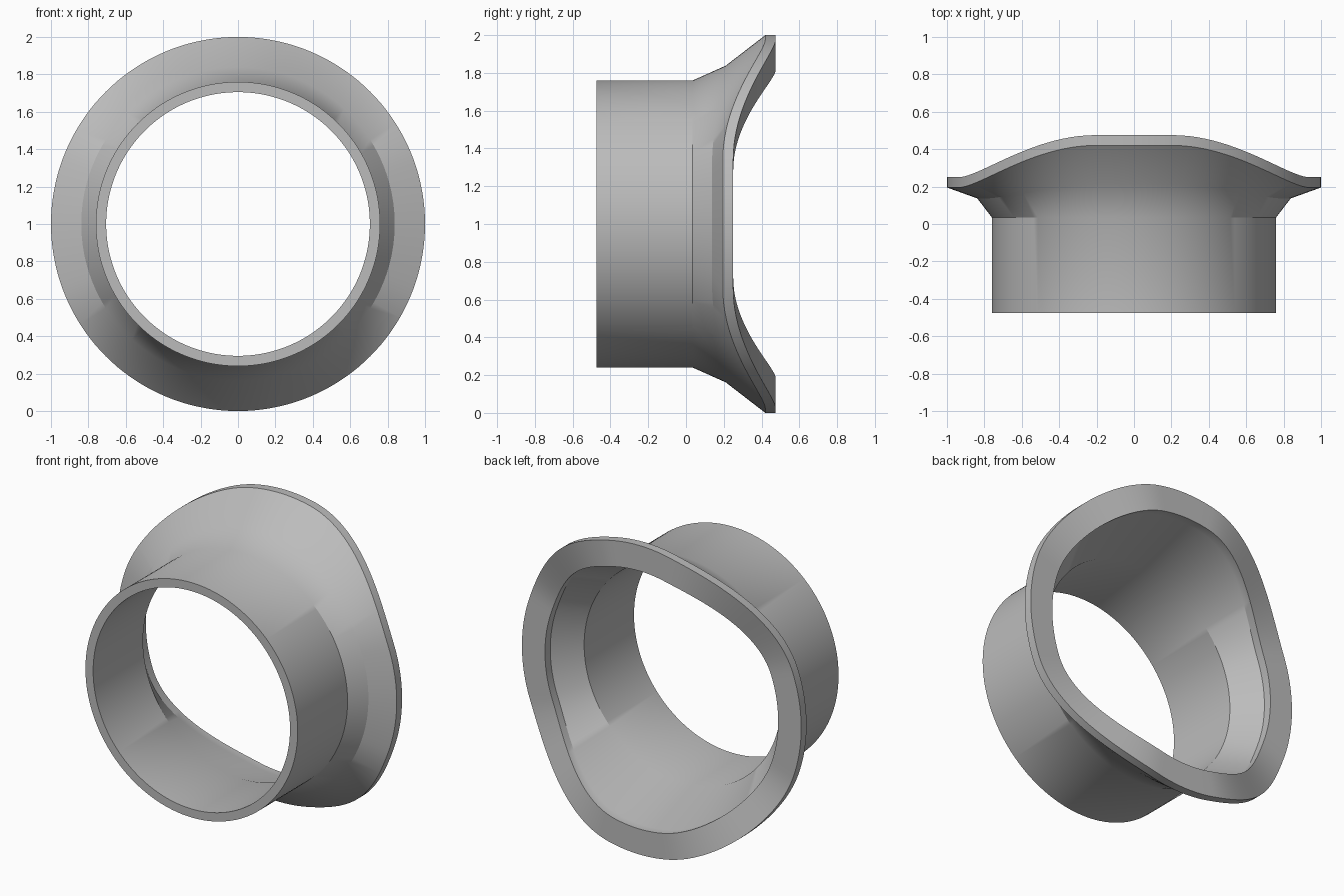
import bpy, bmesh, math

cube = bpy.data.objects.get("Cube")
if cube:
    bpy.data.objects.remove(cube, do_unlink=True)

SEGMENTS = 144
CENTRE_Z = 1.0

# Single plain grey
grey = bpy.data.materials.new("plain_grey")
grey.use_nodes = True
colour = (0.5, 0.5, 0.5, 1)
grey.diffuse_color = colour
grey.node_tree.nodes["Principled BSDF"].inputs["Base Color"].default_value = colour


def lift(angle):
    """0 at the sides, 1 at the top and bottom, with an eased change between."""
    degrees = math.degrees(math.asin(min(1, abs(math.sin(angle)))))
    t = min(1, max(0, (degrees - 20) / 58))
    return t * t * (3 - 2 * t)


def section(angle):
    """Closed cross-section as (radius, y) for one direction round the axis."""
    k = lift(angle)
    rim_front = 0.195 + 0.225 * k
    rim_back = rim_front + 0.055
    return [
        (0.705, -0.475), (0.76, -0.475),        # front lip of the sleeve
        (0.76, 0.035),                          # sleeve meets flare
        (0.838, 0.137 + 0.073 * k),             # bend in the flare
        (1.0, rim_front), (1.0, rim_back),      # outer edge of the rim
        (0.835, rim_back), (0.835, rim_front),  # inner step of the rim
        (0.705, 0.035),                         # inner end of the flare
    ]


# Sleeve with saddle-shaped flange
bm = bmesh.new()
rings = []
for i in range(SEGMENTS):
    a = 2 * math.pi * i / SEGMENTS
    rings.append([bm.verts.new((r * math.cos(a), y, CENTRE_Z + r * math.sin(a)))
                  for r, y in section(a)])
for i, ring in enumerate(rings):
    after = rings[(i + 1) % SEGMENTS]
    for j in range(len(ring)):
        n = (j + 1) % len(ring)
        bm.faces.new((ring[j], ring[n], after[n], after[j]))
bmesh.ops.recalc_face_normals(bm, faces=bm.faces)

mesh = bpy.data.meshes.new("flanged_sleeve")
bm.to_mesh(mesh)
bm.free()
mesh.materials.append(grey)
sleeve = bpy.data.objects.new("flanged_sleeve", mesh)
bpy.context.collection.objects.link(sleeve)

bpy.ops.object.select_all(action='DESELECT')
sleeve.select_set(True)
bpy.context.view_layer.objects.active = sleeve
bpy.ops.object.shade_smooth_by_angle(angle=math.radians(30))
